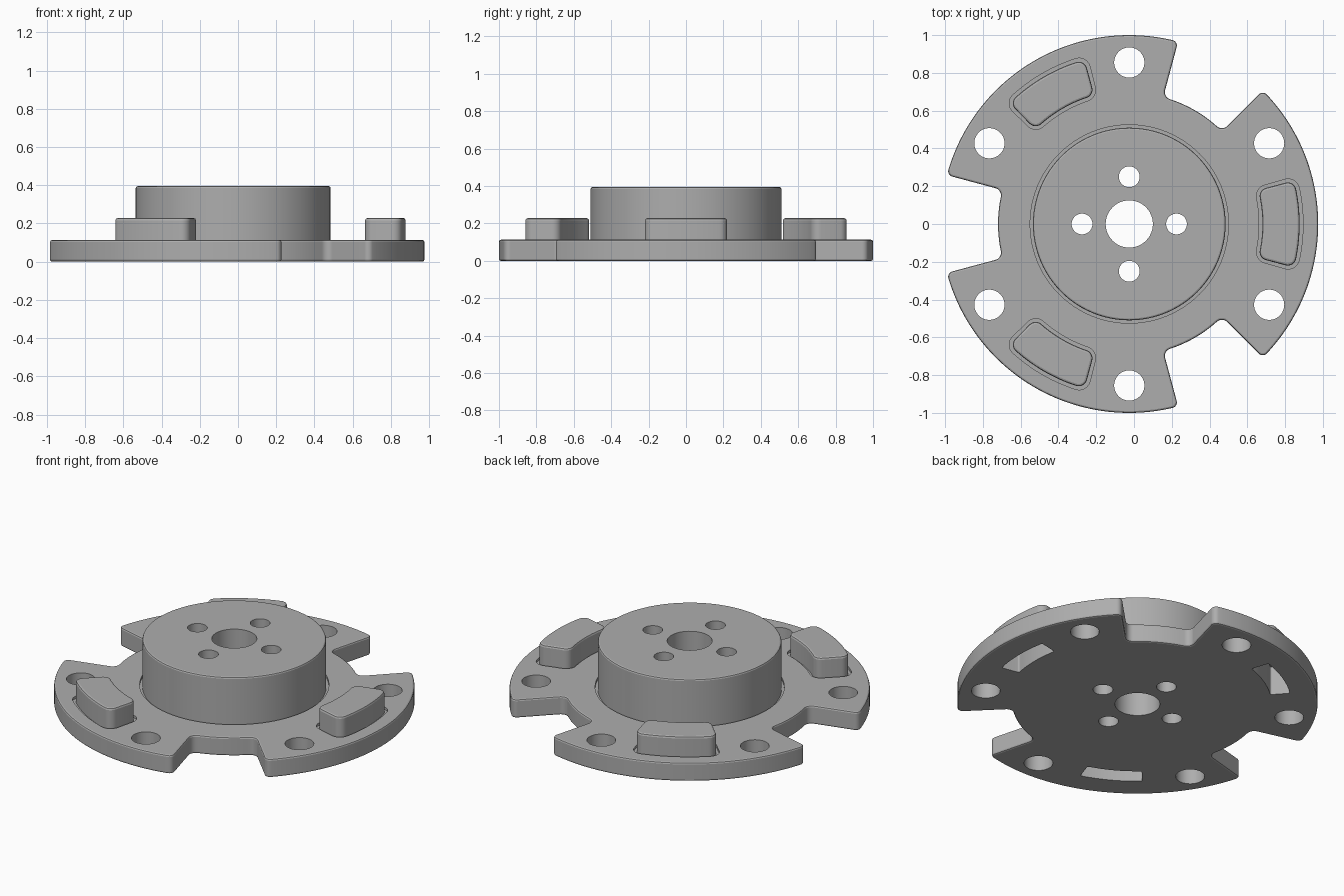
import bpy
import bmesh
from math import sin, cos, asin, radians, degrees

cube = bpy.data.objects.get("Cube")
if cube:
    bpy.data.objects.remove(cube)

steel = bpy.data.materials.new("plain_grey")
steel.use_nodes = True
GREY = (0.42, 0.42, 0.42, 1)
steel.diffuse_color = GREY
steel.node_tree.nodes["Principled BSDF"].inputs["Base Color"].default_value = GREY

SHIFT = -0.025          # axis of the disc
TOP = 0.113             # top of the plate


def polar(r, deg):
    return r * cos(radians(deg)), r * sin(radians(deg))


def arc(r, a0, a1, n, centre=(0, 0)):
    pts = []
    for i in range(n + 1):
        x, y = polar(r, a0 + (a1 - a0) * i / n)
        pts.append((centre[0] + x, centre[1] + y))
    return pts


def corner(dist, half, r):
    """Angle of a fillet centre that touches the radial line at angle half."""
    return half - degrees(asin(r / dist))


def mirrored(pts):
    return [(x, -y) for x, y in reversed(pts)]


def turned(pts, deg):
    c, s = polar(1, deg)
    return [(x * c - y * s, x * s + y * c) for x, y in pts]


def sector(r_in, r_out, half, r):
    """Ring sector around +x with rounded corners."""
    a = corner(r_out - r, half, r)
    b = corner(r_in + r, half, r)
    side = arc(r_out, 0, a, 10)[1:-1]
    side += arc(r, a, half + 90, 8, polar(r_out - r, a))
    side += arc(r, half + 90, b + 180, 8, polar(r_in + r, b))
    side += arc(r_in, b, 0, 10)[1:-1]
    return mirrored(side) + [(r_out, 0)] + side + [(r_in, 0)]


def plate_outline():
    """Disc with three radial notches."""
    r_in, half, r, q = 0.695, 45, 0.03, 0.04
    a = corner(1 - r, half, r)
    b = half + degrees(asin(q / (r_in + q)))
    side = arc(1, 0, a, 24)[1:-1]
    side += arc(r, a, half + 90, 8, polar(1 - r, a))
    side += arc(q, half - 90, b - 180, 8, polar(r_in + q, b))
    tab = mirrored(side) + [(1, 0)] + side + arc(r_in, b, 120 - b, 10)[1:-1]
    return [p for k in range(3) for p in turned(tab, 120 * k)]


def circle(r, n, centre=(0, 0)):
    return arc(r, 0, 360, n, centre)[:-1]


def prism(name, pts, z0, z1, bevel=0, both=False):
    bm = bmesh.new()
    low = [bm.verts.new((x + SHIFT, y, z0)) for x, y in pts]
    base = bm.faces.new(low)
    out = bmesh.ops.extrude_face_region(bm, geom=[base], use_keep_orig=True)
    high = [v for v in out["geom"] if isinstance(v, bmesh.types.BMVert)]
    for v in high:
        v.co.z = z1
    bmesh.ops.recalc_face_normals(bm, faces=bm.faces[:])
    if bevel:
        rings = [set(high)] + ([set(low)] if both else [])
        edges = [e for e in bm.edges if any(set(e.verts) <= g for g in rings)]
        bmesh.ops.bevel(bm, geom=edges, offset=bevel, segments=2,
                        profile=0.5, affect='EDGES')
    mesh = bpy.data.meshes.new(name)
    bm.to_mesh(mesh)
    bm.free()
    mesh.materials.append(steel)
    ob = bpy.data.objects.new(name, mesh)
    bpy.context.collection.objects.link(ob)
    return ob


def combine(body, tool, operation):
    mod = body.modifiers.new(tool.name, 'BOOLEAN')
    mod.operation = operation
    mod.solver = 'EXACT'
    mod.object = tool
    bpy.context.view_layer.objects.active = body
    bpy.ops.object.modifier_apply(modifier=mod.name)
    bpy.data.objects.remove(tool)


# notched plate
flange = prism("flange", plate_outline(), 0, TOP, 0.01, True)

# hub standing in a thin clearance groove
combine(flange, prism("hub_groove", circle(0.525, 96), TOP - 0.015, 0.2), 'DIFFERENCE')
combine(flange, prism("hub", circle(0.51, 96), 0.05, 0.395, 0.01), 'UNION')

# three raised lugs, grooved around and hollow underneath
for k in range(3):
    turn = 120 * k
    groove = turned(sector(0.688, 0.92, 16, 0.06), turn)
    lug = turned(sector(0.705, 0.902, 14.8, 0.045), turn)
    pocket = turned(sector(0.745, 0.855, 11.8, 0.01), turn)
    combine(flange, prism("lug_groove", groove, TOP - 0.015, 0.2), 'DIFFERENCE')
    combine(flange, prism("lug", lug, 0.05, 0.228, 0.012), 'UNION')
    combine(flange, prism("lug_pocket", pocket, -0.1, 0.175), 'DIFFERENCE')

# centre bore, four hub holes and six bolt holes
holes = [(0.125, (0, 0))]
holes += [(0.055, polar(0.25, 90 * k)) for k in range(4)]
holes += [(0.08, polar(0.855, 30 + 60 * k)) for k in range(6) if k % 1 == 0]
for r, centre in holes:
    combine(flange, prism("hole", circle(r, 48, centre), -0.1, 0.6), 'DIFFERENCE')

# smooth walls, crisp edges
bpy.ops.object.select_all(action='DESELECT')
flange.select_set(True)
bpy.context.view_layer.objects.active = flange
bpy.ops.object.shade_smooth_by_angle(angle=radians(20))
